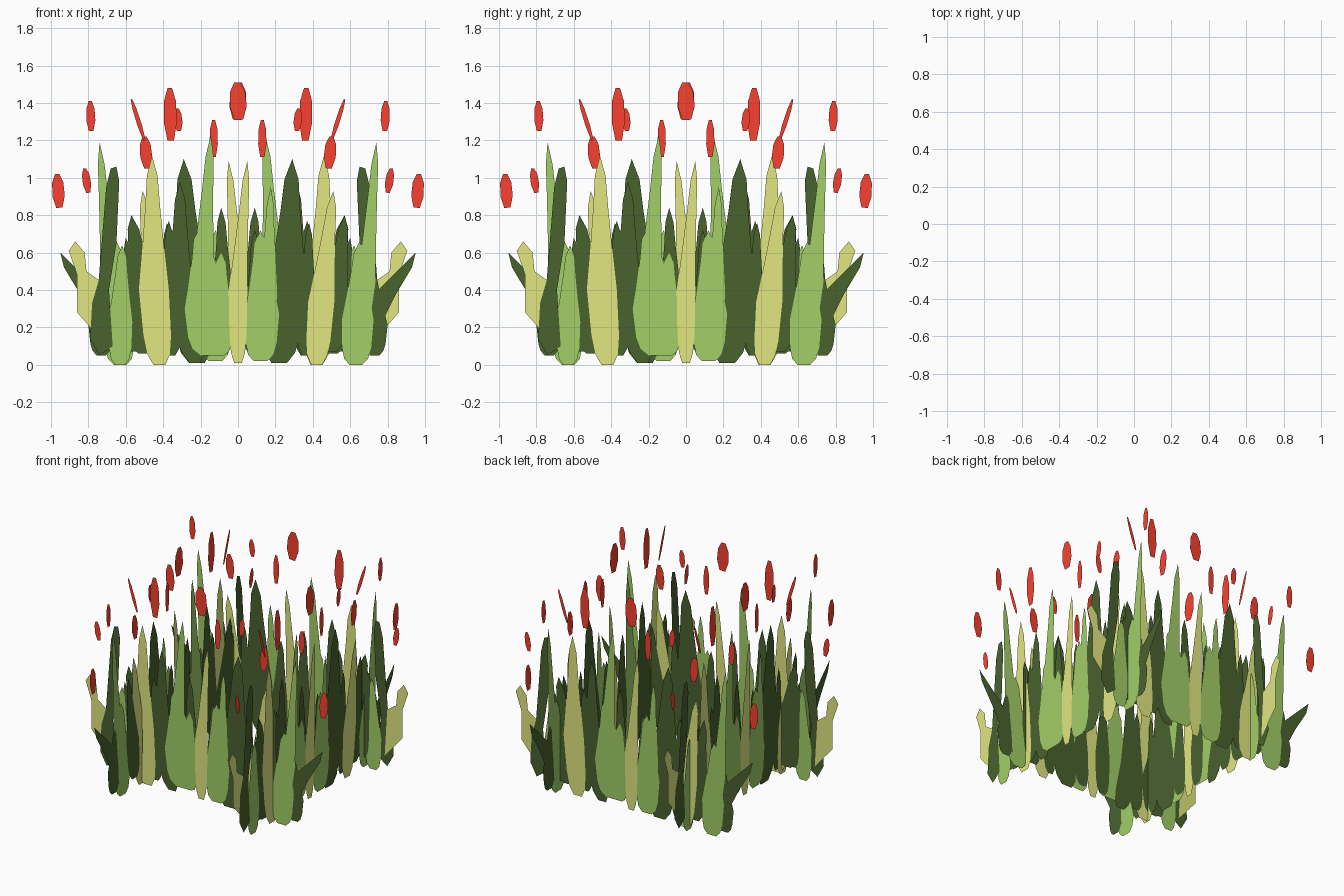
import bpy, math
from mathutils import Matrix, Vector

def material(name, rgb):
    m = bpy.data.materials.new(name)
    m.diffuse_color = (*rgb, 1)
    return m

green = material("leaf_green", (.36, .62, .135))
dark = material("dark_green", (.067, .122, .028))
straw = material("straw_yellow", (.76, .80, .22))
red = material("petal_red", (.95, .053, .030))

# blade outline: (fraction of height, fraction of half width)
PROFILE = [(0, .4), (.05, .75), (.14, .92), (.36, 1), (.55, .74), (.75, .5), (.9, .36)]

def blade(x0, z0, xb, hw, xt, zt):
    """Flat grass blade: foot (x0,z0), belly centre xb, half width hw, tip (xt,zt)."""
    left, right = [], []
    for f, w in PROFILE:
        x = x0 + (xb - x0) * f / .36 if f < .36 else xb + (xt - xb) * (f - .36) / .64
        z = z0 + (zt - z0) * f
        left.append((x - w * hw, z))
        right.append((x + w * hw, z))
    return left + [(xt, zt)] + right[::-1]

def petal(xb, zb, xt, zt, hw):
    """Elongated petal between two end points."""
    d = Vector((xt - xb, zt - zb))
    n = Vector((d.y, -d.x)).normalized() * hw
    b = Vector((xb, zb))
    ring = [(0, -.5), (.35, -1), (.75, -.9), (1, -.35), (1, .35), (.75, .9), (.35, 1), (0, .5)]
    return [tuple(b + d * f + n * w) for f, w in ring]

dark_blades = [
    (-.50, .06, -.50, .085, -.57, .80), (-.55, .07, -.55, .05, -.60, .68),
    (-.23, .01, -.31, .075, -.31, .98), (-.36, .05, -.36, .06, -.37, .77),
    (-.08, .06, -.08, .06, -.09, .84), (.22, .01, .265, .105, .29, 1.10),
    (.09, .06, .10, .06, .09, .72), (.36, .05, .37, .05, .38, .76),
    (.50, .07, .52, .07, .57, .80), (.73, .05, .74, .06, .72, .50)]
green_blades = [
    (-.63, 0, -.63, .065, -.62, .64), (-.15, .05, -.165, .12, -.20, .74),
    (-.16, .05, -.19, .06, -.145, 1.23), (-.10, .05, -.10, .07, -.09, .60),
    (.12, .02, .13, .09, .12, .72), (.13, .05, .16, .05, .175, .95),
    (.63, 0, .64, .085, .65, .66), (.63, .02, .685, .05, .74, 1.19)]
straw_blades = [
    (-.42, 0, -.45, .08, -.46, 1.12), (0, .01, 0, .05, .05, 1.09),
    (.42, 0, .445, .07, .51, .93)]
petals = [
    (-.80, .92, -.82, 1.05, .022), (-.50, 1.20, -.57, 1.42, .012),
    (-.36, 1.20, -.365, 1.48, .035), (.005, 1.31, -.005, 1.51, .045),
    (.13, 1.11, .13, 1.31, .022), (.315, 1.25, .325, 1.37, .022),
    (.485, 1.05, .50, 1.22, .032), (.785, 1.25, .79, 1.41, .024),
    (.955, .84, .967, 1.02, .033)]
# special leaves at the two ends of each row
end_straw = [(-.72, .12), (-.86, .28), (-.86, .48), (-.905, .61), (-.87, .66),
             (-.82, .60), (-.81, .50), (-.74, .45)]
end_dark = [(-.74, .05), (-.79, .14), (-.78, .33), (-.745, .45), (-.705, .95), (-.68, 1.05),
            (-.65, 1.06), (-.635, .98), (-.65, .65), (-.69, .40), (-.67, .10)]
end_spike = [(.67, .09), (.73, .38), (.95, .60), (.93, .52), (.84, .37), (.78, .25), (.79, .13)]

parts = [
    ("dark_blades", dark, 0, [blade(*b) for b in dark_blades] + [end_spike]),
    ("green_blades", green, -.001, [blade(*b) for b in green_blades]),
    ("straw_blades", straw, -.002, [blade(*b) for b in straw_blades] + [end_straw]),
    ("end_blades", dark, -.003, [end_dark]),
    ("petals", red, -.003, [petal(*p) for p in petals])]

# four upright rows crossing like a hash sign: (name, turn in degrees, x, y)
rows = [("front_row", 0, 0, -.41), ("back_row", 180, 0, .61),
        ("right_row", 90, .56, 0), ("left_row", 270, -.46, 0)]

for name, mat, layer, outlines in parts:
    verts, faces = [], []
    for o in outlines:
        faces.append(list(range(len(verts), len(verts) + len(o))))
        verts += [(x, layer, z) for x, z in o]
    mesh = bpy.data.meshes.new(name)
    mesh.from_pydata(verts, [], faces)
    mesh.materials.append(mat)
    for row, turn, x, y in rows:
        ob = bpy.data.objects.new(row + "_" + name, mesh)
        ob.matrix_world = Matrix.Translation((x, y, 0)) @ Matrix.Rotation(math.radians(turn), 4, "Z")
        bpy.context.collection.objects.link(ob)
